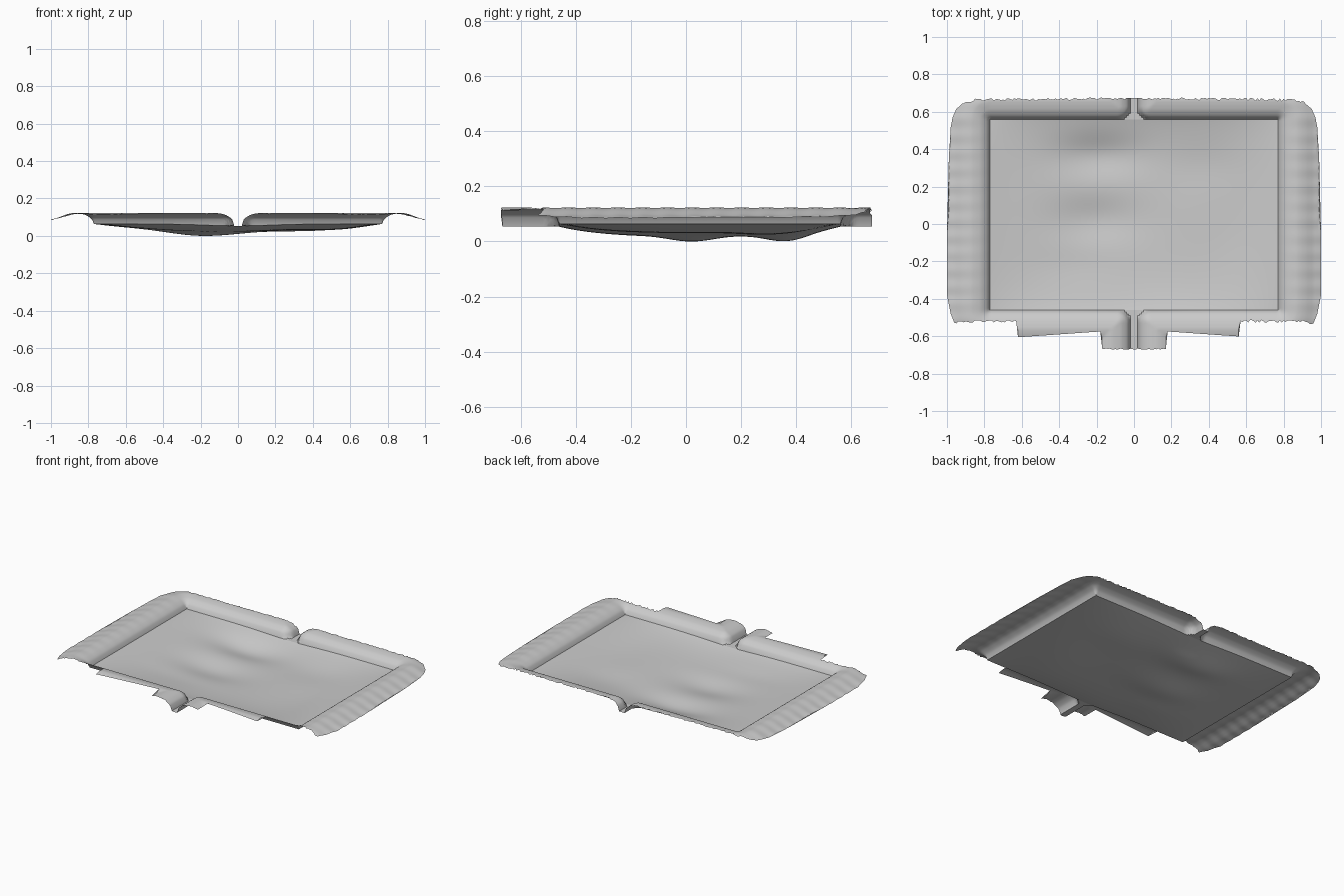
import bpy, bmesh, random
from math import exp, hypot, sin

if "Cube" in bpy.data.objects:
    bpy.data.objects.remove(bpy.data.objects["Cube"])

random.seed(4)
STEP = 0.01
X0, Y0, Y1, CH = 0.77, -0.46, 0.56, 0.02       # basin half width, y limits, channel half width


def lerp_table(pts, t):
    for (a, za), (b, zb) in zip(pts, pts[1:]):
        if t <= b:
            return za + (zb - za) * max(0, t - a) / (b - a)
    return pts[-1][1]


def basin_distance(x, y):
    # signed distance to basin joined to the channel with rounded mouths
    dx, dy = abs(x) - X0, abs(y - 0.05) - 0.51
    box = hypot(max(dx, 0), max(dy, 0)) + min(max(dx, dy), 0)
    ch, r = abs(x) - CH, 0.065
    return max(r, min(box, ch)) - hypot(max(r - box, 0), max(r - ch, 0))


def bump(x, y, cx, cy, rx, ry):
    return exp(-((x - cx) / rx) ** 2 - ((y - cy) / ry) ** 2)


def floor_z(x, y):
    ex = max(0, 1 - abs(x / X0) ** 3.2)
    ey = max(0, 1 - abs((y - 0.05) / 0.51) ** 4)
    z = 0.065 - 0.010 * exp(-(x / 0.25) ** 2) - 0.031 * ex * ey
    z -= ex * ey * (0.028 * bump(x, y, -0.22, 0.02, 0.24, 0.13)
                    + 0.036 * bump(x, y, -0.20, 0.38, 0.24, 0.12)
                    + 0.010 * bump(x, y, 0.38, 0.32, 0.22, 0.15)
                    + 0.013 * bump(x, y, 0.58, 0.0, 0.2, 0.3)
                    + 0.006 * bump(x, y, -0.3, -0.22, 0.25, 0.1))
    return z


BANK = [(0.01, 0.088), (0.02, 0.098), (0.035, 0.108), (0.05, 0.115), (0.075, 0.121),
        (0.10, 0.124), (0.125, 0.121), (0.15, 0.114), (0.19, 0.098), (0.23, 0.087)]


def surface_z(x, y):
    d = basin_distance(x, y)
    if d <= 0.0001:
        return floor_z(x, y)
    z = lerp_table([(0, floor_z(x, y))] + BANK, d)
    return z + 0.0015 * sin(70 * y) * min(1, d / 0.2) * (abs(x) > X0)


# ragged outline of the sheet: front and back limits for each column
BACK = [(0, 0.675), (0.85, 0.665), (0.91, 0.65), (0.95, 0.615), (0.97, 0.57), (0.985, 0.49),
        (0.99, 0.35), (1.0, -0.05)]
SIDE = [(0.55, -0.52), (0.90, -0.52), (0.96, -0.53), (0.98, -0.48), (1.0, -0.38)]


def outline(x):
    a, jag = abs(x), random.uniform(-0.008, 0.006)
    back = lerp_table(BACK, a) + (jag if 0.04 < a < 0.93 else 0)
    if a < 0.172:
        front = -0.668 + jag * 0.5
    elif a < (0.63 if x < 0 else 0.562):
        front = -0.562 - 0.07 * a
    else:
        front = lerp_table(SIDE, a) + (jag if a < 0.96 else 0)
    return front, min(back, 0.675)


N, M = 100, 68
limits = {i: outline(i * STEP) for i in range(-N, N + 1)}


def build_part(name, keep):
    bm = bmesh.new()
    grid = {}
    for i in range(-N, N + 1):
        lo, hi = limits[i]
        for j in range(-M, M + 1):
            x, y = i * STEP, min(max(j * STEP, lo), hi)
            grid[i, j] = bm.verts.new((x, y, surface_z(x, y)))
    for i in range(-N, N):
        for j in range(-M, M):
            q = [grid[i, j], grid[i + 1, j], grid[i + 1, j + 1], grid[i, j + 1]]
            c = sum((v.co for v in q), q[0].co * 0) / 4
            if keep(c.x, c.y):
                bm.faces.new(q)
    bmesh.ops.delete(bm, geom=[v for v in bm.verts if not v.link_faces], context='VERTS')
    bmesh.ops.remove_doubles(bm, verts=bm.verts, dist=0.0006)
    me = bpy.data.meshes.new(name)
    bm.to_mesh(me)
    bm.free()
    ob = bpy.data.objects.new(name, me)
    bpy.context.collection.objects.link(ob)
    bpy.context.view_layer.objects.active = ob
    ob.select_set(True)
    bpy.ops.object.shade_smooth_by_angle(angle=0.7)
    ob.select_set(False)
    return ob


def in_basin(x, y):
    return abs(x) < X0 and Y0 < y < Y1


# sunken floor, then the surrounding banks with the channel
parts = [build_part("basin_floor", in_basin),
         build_part("embankment", lambda x, y: not in_basin(x, y))]

# rest the lowest point on the ground
low = min(v.co.z for ob in parts for v in ob.data.vertices)
for ob in parts:
    for v in ob.data.vertices:
        v.co.z -= low
